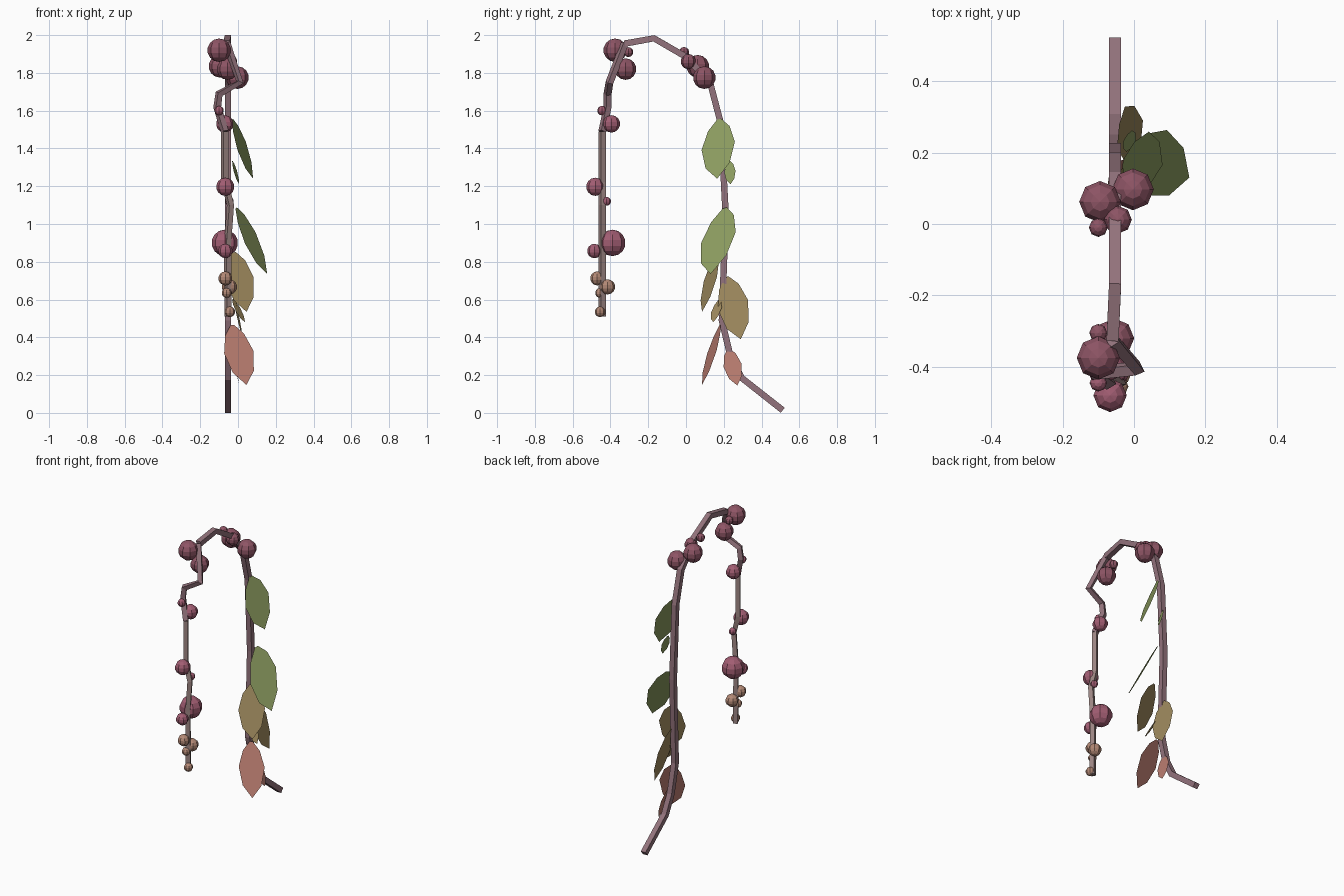
import bpy, bmesh, math
from mathutils import Vector


def material(name, rgb):
    m = bpy.data.materials.new(name)
    m.diffuse_color = (*rgb, 1)
    return m


MAUVE = material("mauve", (0.27, 0.09, 0.13))
ROSE = material("rose", (0.36, 0.11, 0.17))
TAN = material("tan", (0.45, 0.25, 0.18))
BARK = material("bark", (0.29, 0.17, 0.20))
PALE = material("pale_bark", (0.34, 0.24, 0.23))
GREEN = material("green", (0.26, 0.33, 0.115))
OLIVE = material("olive", (0.34, 0.25, 0.11))
PINK = material("pink", (0.48, 0.20, 0.16))


def finish(bm, name, mat):
    me = bpy.data.meshes.new(name)
    bm.to_mesh(me)
    bm.free()
    me.materials.append(mat)
    ob = bpy.data.objects.new(name, me)
    bpy.context.collection.objects.link(ob)
    return ob


def stem(name, pts, r, turn, mat):
    # square tube swept along a path
    bm = bmesh.new()
    pts = [Vector(p) for p in pts]
    rings = []
    for i, p in enumerate(pts):
        a = (p - pts[i - 1]).normalized() if i else Vector()
        b = (pts[i + 1] - p).normalized() if i < len(pts) - 1 else Vector()
        t = (a + b).normalized()
        u = (Vector((1, 0, 0)) - t * t.x).normalized()
        v = t.cross(u)
        rings.append([bm.verts.new(p + r * (u * math.cos(k * math.pi / 2 + turn)
                                            + v * math.sin(k * math.pi / 2 + turn)))
                      for k in range(4)])
    for s, e in zip(rings, rings[1:]):
        for k in range(4):
            n = (k + 1) % 4
            bm.faces.new((s[k], s[n], e[n], e[k]))
    bm.faces.new(rings[0][::-1])
    bm.faces.new(rings[-1])
    bmesh.ops.recalc_face_normals(bm, faces=bm.faces)
    return finish(bm, name, mat)


def berry(name, x, y, z, r, mat):
    bm = bmesh.new()
    bmesh.ops.create_uvsphere(bm, u_segments=8, v_segments=7, radius=r)
    finish(bm, name, mat).location = (x, y, z)


# Leaf outline: (distance along leaf, half width)
OUTLINE = [(0, -0.12), (0.16, -0.65), (0.45, -1), (0.78, -0.72), (1, 0),
           (0.78, 0.72), (0.45, 1), (0.16, 0.65), (0, 0.12)]


def leaf(name, base, tip, side, mat):
    base, tip, side = Vector(base), Vector(tip), Vector(side)
    bm = bmesh.new()
    bm.faces.new([bm.verts.new(base.lerp(tip, t) + side * w) for t, w in OUTLINE])
    finish(bm, name, mat)


# Arching main stem
stem("main_stem",
     [(-0.053, 0.512, 0.014), (-0.053, 0.295, 0.185), (-0.053, 0.235, 0.30),
      (-0.053, 0.19, 0.49), (-0.053, 0.21, 1.05), (-0.053, 0.185, 1.53),
      (-0.053, 0.13, 1.74), (-0.053, 0.0, 1.885), (-0.053, -0.17, 1.983),
      (-0.06, -0.325, 1.955)], 0.024, math.pi / 4, BARK)

# Hanging flower stalk, upper and lower
stem("upper_stalk",
     [(-0.06, -0.325, 1.955), (0.01, -0.405, 1.75), (-0.10, -0.415, 1.69),
      (-0.11, -0.415, 1.62), (-0.07, -0.443, 1.49)], 0.022, 0.3, BARK)
stem("lower_stalk",
     [(-0.07, -0.443, 1.49), (-0.07, -0.443, 1.22), (-0.04, -0.443, 1.10),
      (-0.055, -0.443, 0.90), (-0.052, -0.443, 0.51)], 0.02, 0.3, PALE)

# Berries on the arch, the stalk and the tan tip
groups = {
    "arch_berry": (MAUVE, [(-0.10, -0.375, 1.92, 0.062), (-0.055, -0.32, 1.82, 0.057),
                           (-0.10, -0.305, 1.91, 0.026), (-0.10, -0.01, 1.91, 0.027),
                           (-0.045, 0.012, 1.86, 0.04), (-0.095, 0.062, 1.835, 0.06),
                           (-0.003, 0.097, 1.775, 0.06)]),
    "stalk_berry": (ROSE, [(-0.10, -0.445, 1.60, 0.025), (-0.07, -0.395, 1.53, 0.046),
                           (-0.067, -0.48, 1.197, 0.048), (-0.045, -0.42, 1.12, 0.023),
                           (-0.07, -0.39, 0.90, 0.07), (-0.067, -0.485, 0.857, 0.038)]),
    "tip_berry": (TAN, [(-0.067, -0.47, 0.712, 0.037), (-0.045, -0.415, 0.667, 0.04),
                        (-0.06, -0.455, 0.635, 0.026), (-0.043, -0.455, 0.535, 0.028)]),
}
for name, (mat, items) in groups.items():
    for item in items:
        berry(name, *item, mat)

# Leaves: base, tip, half-width direction
leaf("top_leaf", (-0.03, 0.175, 1.555), (0.08, 0.165, 1.24), (0.022, 0.088, 0.022), GREEN)
leaf("small_top_leaf", (-0.03, 0.23, 1.335), (0.006, 0.235, 1.21), (0.008, 0.03, 0.004), GREEN)
leaf("middle_leaf", (-0.01, 0.205, 1.085), (0.155, 0.13, 0.735), (0.028, 0.092, 0.03), GREEN)
leaf("front_olive_leaf", (-0.02, 0.165, 0.85), (0.045, 0.085, 0.535), (0.073, 0.035, 0.012), OLIVE)
leaf("rear_olive_leaf", (-0.045, 0.215, 0.72), (0.025, 0.29, 0.39), (-0.012, 0.08, 0.025), OLIVE)
leaf("small_olive_leaf", (-0.03, 0.175, 0.60), (0.038, 0.145, 0.48), (0.01, 0.028, 0.012), OLIVE)
leaf("front_pink_leaf", (-0.03, 0.18, 0.465), (0.045, 0.085, 0.148), (0.077, 0.025, 0.008), PINK)
leaf("small_pink_leaf", (-0.04, 0.225, 0.34), (0.008, 0.272, 0.145), (-0.004, 0.047, 0.01), PINK)
